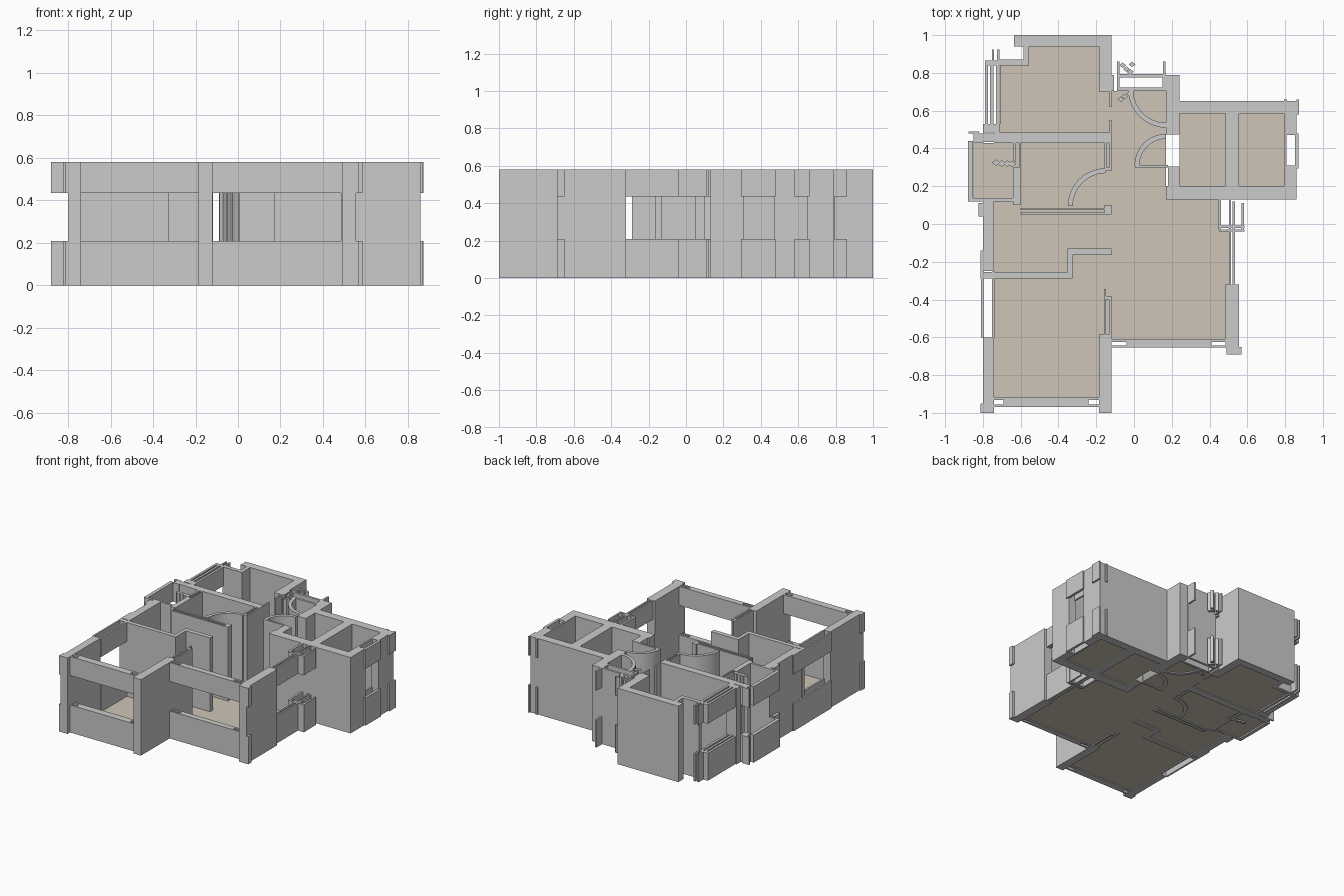
import bpy, bmesh, math
from mathutils import Matrix

H, SILL, HEAD = 0.58, 0.21, 0.435     # wall height, window bottom, window top
FULL = [(0, H)]
BANDS = [(0, SILL), (HEAD, H)]        # below and above a window


def finish(name, bm, mat=None):
    bmesh.ops.recalc_face_normals(bm, faces=bm.faces)
    me = bpy.data.meshes.new(name)
    bm.to_mesh(me)
    bm.free()
    ob = bpy.data.objects.new(name, me)
    bpy.context.collection.objects.link(ob)
    if mat:
        me.materials.append(mat)
    return ob


def prism(bm, pts, z0, z1):
    low = bm.faces.new([bm.verts.new((x, y, z0)) for x, y in pts])
    res = bmesh.ops.extrude_face_region(bm, geom=[low], use_keep_orig=True)
    for v in res["geom"]:
        if isinstance(v, bmesh.types.BMVert):
            v.co.z = z1


def walls(name, rects, levels=FULL):
    """Boxes given as x0, x1, y0, y1, repeated for each height range."""
    bm = bmesh.new()
    for x0, x1, y0, y1 in rects:
        for z0, z1 in levels:
            prism(bm, [(x0, y0), (x1, y0), (x1, y1), (x0, y1)], z0, z1)
    return finish(name, bm)


def arc_wall(name, cx, cy, r, t, a0, a1, n=12):
    """Faceted curved screen marking a door swing."""
    ang = [math.radians(a0 + (a1 - a0) * i / n) for i in range(n + 1)]
    pts = [(cx + r * math.cos(a), cy + r * math.sin(a)) for a in ang]
    pts += [(cx + (r - t) * math.cos(a), cy + (r - t) * math.sin(a)) for a in reversed(ang)]
    bm = bmesh.new()
    prism(bm, pts, 0, H)
    return finish(name, bm)


def zigzag(name, centres, r, levels=FULL):
    """Small diamond posts in a chain."""
    bm = bmesh.new()
    for x, y in centres:
        for z0, z1 in levels:
            prism(bm, [(x - r, y), (x, y - r * 0.8), (x + r, y), (x, y + r * 0.8)], z0, z1)
    return finish(name, bm)


# floors
tan = bpy.data.materials.new("floor_tan")
tan.diffuse_color = (0.62, 0.56, 0.47, 1)
bm = bmesh.new()
prism(bm, [(-.74, -.92), (-.185, -.92), (-.185, -.61), (.49, -.61), (.49, -.32), (.51, -.32),
           (.51, -.03), (.45, -.03), (.45, .13), (.17, .13), (.17, .705), (-.185, .705),
           (-.185, .94), (-.555, .94), (-.555, .845), (-.71, .845), (-.71, .43), (-.85, .43),
           (-.85, .13), (-.74, .13)], 0.008, 0.016)
finish("main_floor", bm, tan)
for nm, x0, x1 in (("inner_room_floor", .24, .485), ("outer_room_floor", .555, .795)):
    bm = bmesh.new()
    prism(bm, [(x0, .2), (x1, .2), (x1, .585), (x0, .585)], 0.008, 0.016)
    finish(nm, bm, tan)

# north room
walls("north_room_walls", [
    (-.635, -.12, .94, 1.0), (-.585, -.555, .84, .94), (-.72, -.585, .84, .87),
    (-.185, -.12, .70, .94), (-.74, -.12, .43, .485), (-.80, -.71, .485, .53)])
walls("north_window_bands", [
    (-.79, -.772, .53, .855), (-.762, -.745, .53, .845), (-.73, -.712, .53, .845),
    (-.752, -.74, .84, .925), (-.725, -.713, .84, .925), (-.79, -.72, .84, .865)], BANDS)

# small west room
walls("west_room_walls", [
    (-.80, -.74, .435, .48), (-.64, -.625, .33, .43), (-.64, -.60, .10, .30),
    (-.61, -.60, .10, .43), (-.80, -.62, .12, .137)])
walls("west_window_bands", [
    (-.88, -.853, .12, .44), (-.88, -.80, .12, .137), (-.85, -.80, .43, .48),
    (-.875, -.82, .478, .49), (-.822, -.80, .04, .11)], BANDS)
zigzag("west_room_divider", [(-.73, .325), (-.70, .32), (-.67, .32), (-.645, .318)], .022)

# middle room and partitions
walls("middle_room_walls", [
    (-.60, -.12, .05, .062), (-.60, -.12, .073, .086), (-.155, -.145, .30, .43),
    (-.132, -.12, .28, .43), (-.155, -.12, .05, .10), (-.155, -.12, .28, .30)])
walls("living_partition", [
    (-.80, -.325, -.288, -.255), (-.352, -.325, -.26, -.13), (-.352, -.12, -.165, -.13)])
walls("bedroom_partition", [
    (-.16, -.148, -.60, -.345), (-.132, -.12, -.60, -.38), (-.16, -.12, -.40, -.38)])
walls("north_door_jambs", [(-.13, -.118, .485, .55), (-.13, -.118, .62, .70)])

# west wall and southwest room
walls("southwest_walls", [
    (-.80, -.74, -.25, .12), (-.80, -.74, -1.0, -.60), (-.185, -.12, -1.0, -.585)])
walls("southwest_feet", [(-.812, -.80, -1.0, -.95), (-.812, -.80, -.29, -.14)], BANDS)
walls("west_bedroom_window_bands", [
    (-.81, -.797, -.60, -.25), (-.752, -.738, -.60, -.25)], BANDS)
walls("south_window_bands", [
    (-.74, -.185, -.97, -.955), (-.69, -.24, -.957, -.93), (-.74, -.185, -.932, -.915)], BANDS)

# southeast living space
walls("southeast_post", [(.485, .555, -.655, -.32), (.49, .555, -.69, -.65)])
walls("southeast_post_trim", [(.555, .57, -.69, -.65)], BANDS)
walls("living_window_bands", [
    (-.12, .49, -.655, -.642), (-.04, .41, -.645, -.622), (-.12, .49, -.625, -.61)], BANDS)
walls("east_window_bands", [
    (.502, .514, -.32, .13), (.522, .535, -.32, .12), (.45, .585, -.04, -.028),
    (.45, .585, -.02, -.008), (.445, .46, -.03, .13), (.57, .583, -.04, .11)], BANDS)

# east wing
walls("east_wing_walls", [
    (.17, .86, .13, .20), (.24, .86, .585, .65), (.485, .555, .20, .585),
    (.795, .86, .20, .31), (.795, .86, .47, .585), (.18, .24, .20, .305),
    (.17, .24, .475, .79)])
walls("east_wing_window_bands", [
    (.795, .807, .31, .47), (.852, .872, .295, .478),
    (.86, .873, .58, .66), (.795, .81, .645, .66)], BANDS)

# entrance
walls("entry_walls", [
    (-.09, .17, .775, .793), (-.09, .17, .705, .722), (-.09, -.077, .705, .79),
    (.152, .17, .705, .79)])
walls("entry_window_bands", [
    (-.12, -.105, .705, .79), (.153, .167, .79, .86), (-.09, -.076, .79, .86)], BANDS)
zigzag("entry_inner_posts", [(-.07, .66), (-.05, .675), (-.025, .69)], .018)
zigzag("entry_outer_posts", [(-.06, .84), (-.04, .82), (-.02, .805), (-.01, .845)], .018, BANDS)

# door swings
arc_wall("middle_room_door_swing", -.15, .095, .20, .026, 90, 180)
arc_wall("entry_door_swing", .17, .71, .20, .026, 180, 270)
arc_wall("east_wing_door_swing", .17, .31, .167, .026, 90, 180)
walls("east_wing_door_leaf", [(.005, .18, .298, .312)])
